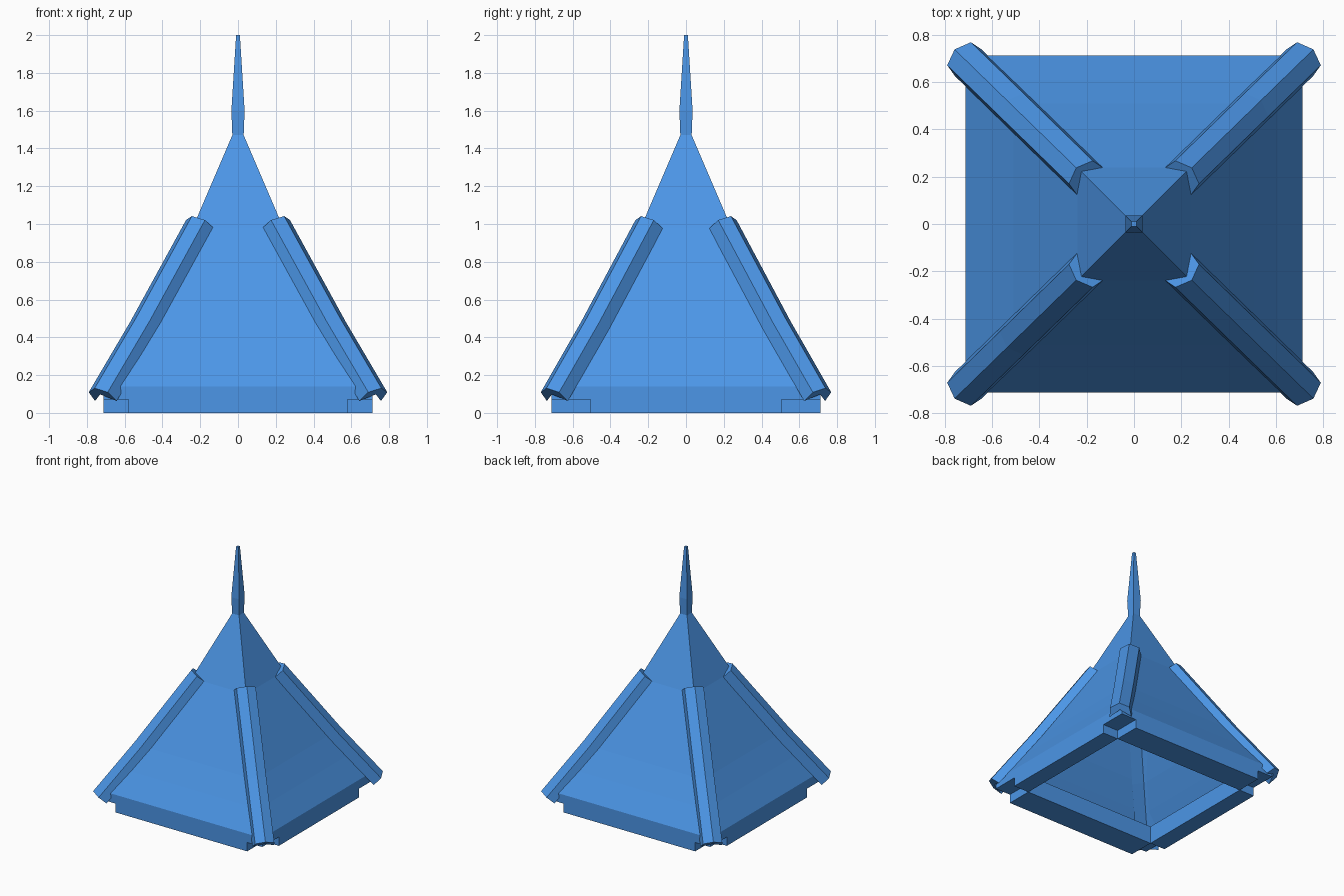
import bpy
import bmesh
from math import sqrt
from mathutils import Vector

if "Cube" in bpy.data.objects:
    bpy.data.objects.remove(bpy.data.objects["Cube"])

blue = bpy.data.materials.new("blue")
blue.diffuse_color = (0.072, 0.305, 0.80, 1.0)
blue.use_nodes = True
blue.node_tree.nodes["Principled BSDF"].inputs["Base Color"].default_value = blue.diffuse_color


def make_mesh(name, verts, faces):
    mesh = bpy.data.meshes.new(name)
    mesh.from_pydata([tuple(v) for v in verts], [], faces)
    mesh.materials.append(blue)
    bm = bmesh.new()
    bm.from_mesh(mesh)
    bmesh.ops.recalc_face_normals(bm, faces=bm.faces)
    bm.to_mesh(mesh)
    bm.free()
    obj = bpy.data.objects.new(name, mesh)
    bpy.context.collection.objects.link(obj)
    return obj


def loft(name, rings, cap_start, cap_end):
    n = len(rings[0])
    verts = [v for ring in rings for v in ring]
    faces = []
    for i in range(len(rings) - 1):
        for j in range(n):
            k = (j + 1) % n
            faces.append((i * n + j, i * n + k, (i + 1) * n + k, (i + 1) * n + j))
    if cap_start:
        faces.append(tuple(reversed(range(n))))
    if cap_end:
        faces.append(tuple((len(rings) - 1) * n + j for j in range(n)))
    return make_mesh(name, verts, faces)


def box(name, lo, hi):
    rings = [[(lo[0], lo[1], z), (hi[0], lo[1], z), (hi[0], hi[1], z), (lo[0], hi[1], z)]
             for z in (lo[2], hi[2])]
    return loft(name, rings, True, True)


def square_loft(name, profile, cap_end):
    rings = [[(-r, -r, z), (r, -r, z), (r, r, z), (-r, r, z)] for r, z in profile]
    return loft(name, rings, False, cap_end)


# Hollow roof in two stages and the square spire on its tip
square_loft("lower_roof", [(0.713, 0.14), (0.61, 0.305), (0.51, 0.475), (0.24, 0.98)], True)
square_loft("upper_roof", [(0.24, 0.98), (0.03, 1.47)], False)
square_loft("spire", [(0.03, 1.47), (0.035, 1.60), (0.01, 2.0)], True)

# Base frame: four beams with notched corners
OX, OY, IX, IY, TOP, NOTCH = 0.713, 0.713, 0.58, 0.505, 0.14, 0.07
box("front_beam", (-IX, -OY, 0), (IX, -IY, TOP))
box("back_beam", (-IX, IY, 0), (IX, OY, TOP))
box("left_beam", (-OX, -IY, 0), (-IX, IY, TOP))
box("right_beam", (IX, -IY, 0), (OX, IY, TOP))

# Gabled ridge caps along the hips, with corner blocks under them
PATH = [(1.02, 0.098), (0.71, 0.475), (0.30, 1.01)]  # diagonal distance, height
SECTION = [(0, 0.052), (0.07, 0.018), (0.08, -0.055),  # sideways, outward
           (0, 0.0), (-0.08, -0.055), (-0.07, 0.018)]


def ridge_rings(sx, sy):
    pts = [Vector(p) for p in PATH]
    rings = []
    for i, p in enumerate(pts):
        along = (pts[min(i + 1, 2)] - pts[max(i - 1, 0)]).normalized()
        normal = Vector((along.y, -along.x))
        ring = []
        for t, out in SECTION:
            q = p + normal * out
            ring.append((sx * (q.x + t) / sqrt(2) * 1.012,
                         sy * (q.x - t) / sqrt(2) * 0.985, q.y))
        rings.append(ring)
    return rings


for sy, depth in ((-1, "front"), (1, "back")):
    for sx, side in ((-1, "left"), (1, "right")):
        loft(f"{depth}_{side}_ridge", ridge_rings(sx, sy), True, True)
        xs, ys = sorted((sx * IX, sx * OX)), sorted((sy * IY, sy * OY))
        box(f"{depth}_{side}_corner_block", (xs[0], ys[0], NOTCH), (xs[1], ys[1], TOP))
